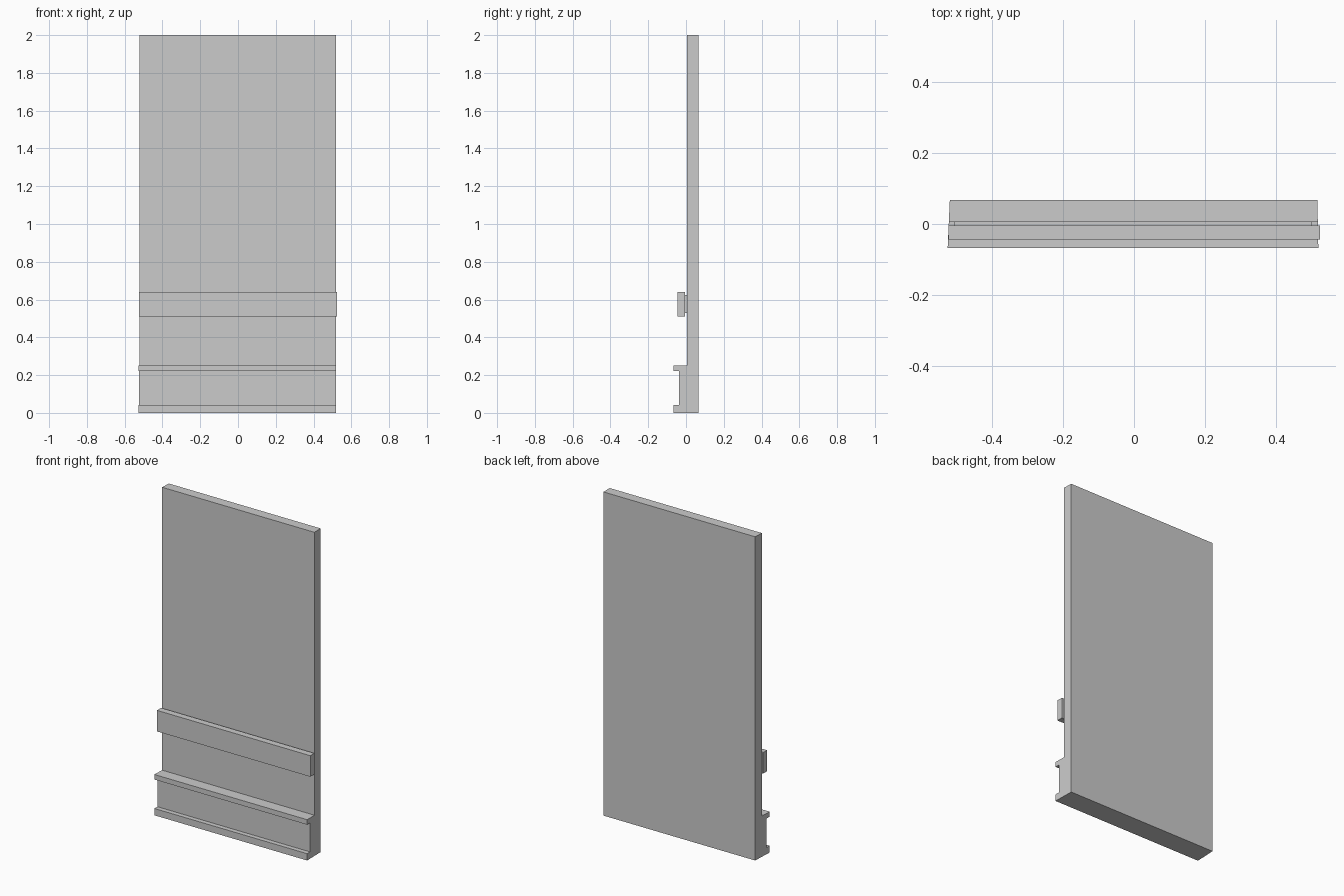
import bpy, bmesh

if "Cube" in bpy.data.objects:
    bpy.data.objects.remove(bpy.data.objects["Cube"])


def add_mesh(name, bm):
    bmesh.ops.recalc_face_normals(bm, faces=bm.faces)
    me = bpy.data.meshes.new(name)
    bm.to_mesh(me)
    bm.free()
    ob = bpy.data.objects.new(name, me)
    bpy.context.collection.objects.link(ob)
    return ob


def extrude_profile(name, profile, left, right):
    """Prism along x from a (y, z) profile; left/right give end x at a given y."""
    bm = bmesh.new()
    a = [bm.verts.new((left(y), y, z)) for y, z in profile]
    b = [bm.verts.new((right(y), y, z)) for y, z in profile]
    n = len(profile)
    bm.faces.new(a)
    bm.faces.new(b[::-1])
    for i in range(n):
        j = (i + 1) % n
        bm.faces.new((a[i], a[j], b[j], b[i]))
    return add_mesh(name, bm)


def box(name, x0, x1, y0, y1, z0, z1):
    prof = [(y0, z0), (y1, z0), (y1, z1), (y0, z1)]
    return extrude_profile(name, prof, lambda y: x0, lambda y: x1)


# Wall panel and grooved skirting as one profile, ends flaring slightly to the front
wall_profile = [
    (0.067, 0), (0.067, 2), (0.005, 2), (0.005, 0.252),
    (-0.067, 0.252), (-0.067, 0.221), (-0.038, 0.221),
    (-0.038, 0.042), (-0.067, 0.042), (-0.067, 0),
]
extrude_profile("wall_with_skirting", wall_profile,
                lambda y: -0.5225 + 0.045 * y,
                lambda y: 0.5185 - 0.02 * y)

# Bumper rail standing just off the wall
box("bumper_rail", -0.523, 0.525, -0.044, -0.004, 0.51, 0.64)

# Narrow mounting strip joining rail to wall
box("rail_mount", -0.507, 0.502, -0.008, 0.006, 0.53, 0.625)
